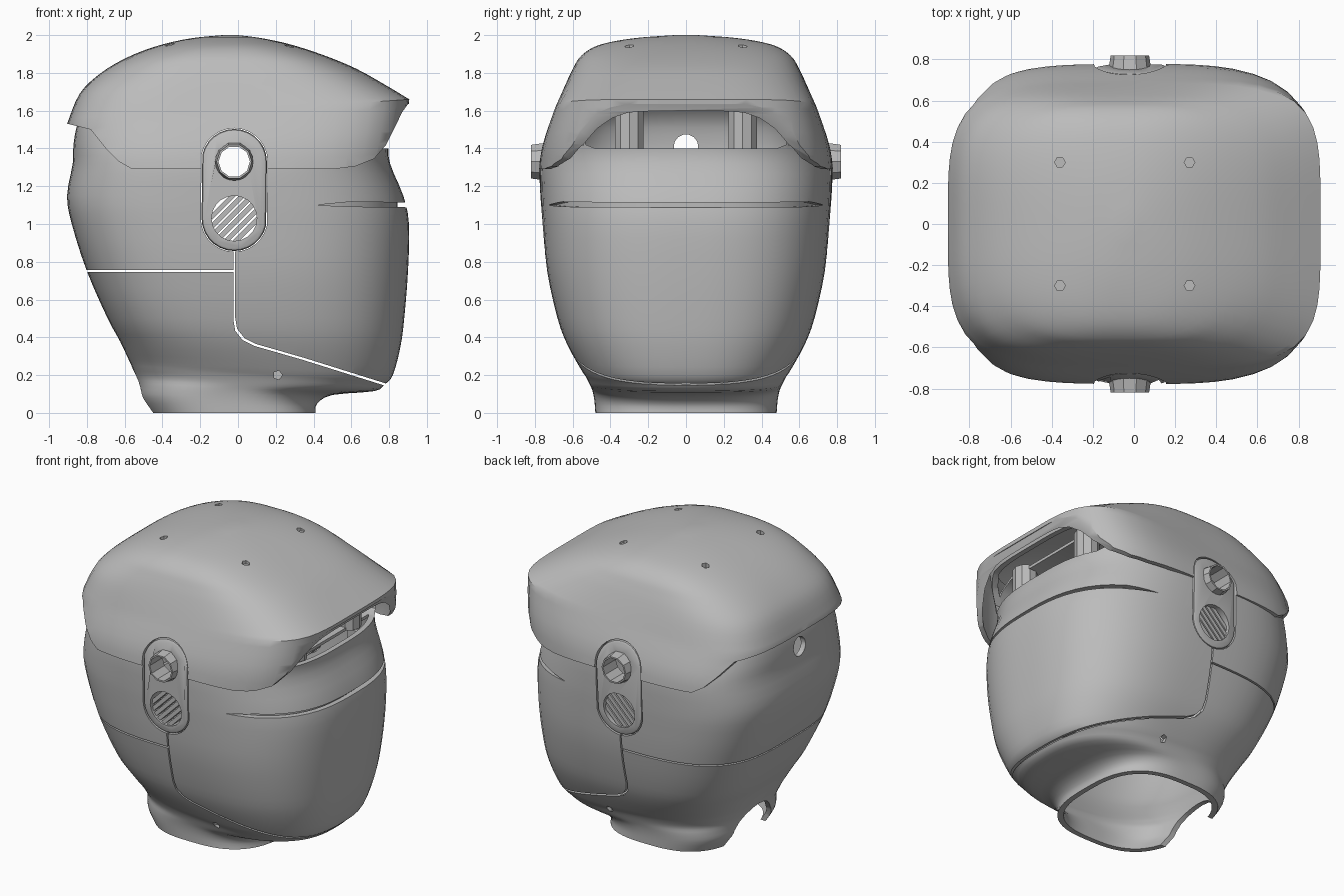
import bpy, bmesh, math
from mathutils import Matrix

if "Cube" in bpy.data.objects:
    bpy.data.objects.remove(bpy.data.objects["Cube"], do_unlink=True)

grey = bpy.data.materials.new("plain grey")
grey.use_nodes = True
grey.diffuse_color = (0.5, 0.5, 0.5, 1)
grey.node_tree.nodes["Principled BSDF"].inputs["Base Color"].default_value = (0.5, 0.5, 0.5, 1)

TURN_X = Matrix.Rotation(math.pi / 2, 4, "Z")   # prism then runs along x
TURN_Z = Matrix.Rotation(math.pi / 2, 4, "X")   # prism then runs along z


def finish(name, bm):
    bmesh.ops.recalc_face_normals(bm, faces=bm.faces[:])
    mesh = bpy.data.meshes.new(name)
    bm.to_mesh(mesh)
    bm.free()
    mesh.materials.append(grey)
    obj = bpy.data.objects.new(name, mesh)
    bpy.context.scene.collection.objects.link(obj)
    return obj


def prism(name, points, y0=-1.2, y1=1.2, turn=None):
    """Outline in x and z, extruded along y, then optionally turned."""
    bm = bmesh.new()
    near = [bm.verts.new((x, y0, z)) for x, z in points]
    far = [bm.verts.new((x, y1, z)) for x, z in points]
    bm.faces.new(near)
    bm.faces.new(far[::-1])
    for i in range(len(points)):
        j = (i + 1) % len(points)
        bm.faces.new((near[i], far[i], far[j], near[j]))
    if turn:
        bm.transform(turn)
    return finish(name, bm)


def circle(x, z, r, sides=20, rz=None):
    steps = [math.tau * i / sides for i in range(sides)]
    return [(x + r * math.cos(a), z + (rz or r) * math.sin(a)) for a in steps]


def capsule(x, z0, z1, r, sides=28):
    return [(px, pz + (z1 if i < sides // 2 else z0))
            for i, (px, pz) in enumerate(circle(x, 0, r, sides))]


def boolean(obj, cutter, operation="DIFFERENCE"):
    mod = obj.modifiers.new("cut", "BOOLEAN")
    mod.operation, mod.solver, mod.object = operation, "EXACT", cutter
    bpy.context.view_layer.objects.active = obj
    bpy.ops.object.modifier_apply(modifier=mod.name)
    bpy.data.objects.remove(cutter, do_unlink=True)


def smooth_rows(rows, steps):
    """Catmull-Rom interpolation between ring descriptions."""
    out = []
    for i in range(len(rows) - 1):
        a, b, c, d = (rows[max(0, min(len(rows) - 1, i + k))] for k in (-1, 0, 1, 2))
        for s in range(steps):
            t = s / steps
            out.append([q + t / 2 * (r - p + t * (2 * p - 5 * q + 4 * r - u + t * (3 * (q - r) + u - p)))
                        for p, q, r, u in zip(a, b, c, d)])
    return out + [list(rows[-1])]


def shell(name, rows, thick, drop=0.0, capped=False, sides=72):
    """Thin loft; row: back x, front x, back z, front z, half width, back and front squareness."""
    bm = bmesh.new()

    def ring(row, inset, down):
        xb, xf, zb, zf, hw, n_back, n_front = row
        rx, cx = (xf - xb) / 2, (xf + xb) / 2
        loop = []
        for i in range(sides):
            a = math.tau * i / sides
            c, s = math.cos(a), math.sin(a)
            n = n_front if c > 0 else n_back
            r = (abs(c) ** n + abs(s) ** n) ** (-1 / n)
            loop.append(bm.verts.new((cx + max(rx - inset, 0.01) * r * c,
                                      max(hw - inset, 0.01) * r * s,
                                      (zb + zf) / 2 + (zf - zb) / 2 * r * c - down)))
        return loop

    outer = [ring(row, 0, 0) for row in rows]
    inner = [ring(row, thick, drop) for row in rows]
    loops = outer + inner[::-1]
    for k in range(len(loops)):
        if capped and k == len(outer) - 1:
            bm.faces.new(outer[-1])
            bm.faces.new(inner[-1])
            continue
        a, b = loops[k], loops[(k + 1) % len(loops)]
        for i in range(sides):
            j = (i + 1) % sides
            bm.faces.new((a[i], a[j], b[j], b[i]))
    return finish(name, bm)


# Head body, from neck to brow; the brow leans out to meet the brim
body_rows = smooth_rows([
    (-0.47, 0.41, 0.0, 0.0, 0.48, 2.8, 2.8), (-0.52, 0.42, 0.08, 0.05, 0.485, 2.8, 2.7),
    (-0.53, 0.50, 0.14, 0.095, 0.495, 2.8, 2.6), (-0.542, 0.72, 0.19, 0.115, 0.51, 2.8, 2.5),
    (-0.56, 0.775, 0.24, 0.15, 0.53, 2.9, 2.6), (-0.578, 0.82, 0.28, 0.2, 0.56, 2.9, 2.65),
    (-0.625, 0.86, 0.38, 0.35, 0.63, 3.1, 2.7), (-0.69, 0.88, 0.5, 0.5, 0.68, 3.3, 2.75),
    (-0.80, 0.90, 0.75, 0.75, 0.735, 3.4, 2.75), (-0.88, 0.905, 1.0, 1.0, 0.757, 3.4, 2.75),
    (-0.905, 0.875, 1.15, 1.15, 0.765, 3.3, 2.75), (-0.875, 0.805, 1.32, 1.32, 0.765, 3.3, 2.8),
    (-0.87, 0.80, 1.43, 1.43, 0.73, 3.3, 3.1), (-0.84, 0.835, 1.55, 1.55, 0.67, 3.4, 3.7),
    (-0.75, 0.86, 1.65, 1.65, 0.615, 3.4, 4.2)], 3)

# Skull cap, tilted forward into a brim with a crisp edge
brim = (-0.905, 0.907, 1.53, 1.66, 0.693, 4.1, 4.6)
dome_rows = smooth_rows([
    (-0.90, 0.86, 1.2, 1.2, 0.785, 3.7, 3.6), (-0.905, 0.885, 1.36, 1.43, 0.763, 3.9, 4.1), brim], 4)[:-1]
dome_rows += smooth_rows([
    brim, (-0.838, 0.765, 1.69, 1.745, 0.645, 3.9, 4.0),
    (-0.725, 0.62, 1.80, 1.825, 0.603, 3.5, 3.5), (-0.58, 0.45, 1.885, 1.895, 0.555, 3.2, 3.2),
    (-0.42, 0.28, 1.945, 1.95, 0.46, 2.8, 2.8), (-0.25, 0.13, 1.983, 1.983, 0.28, 2.4, 2.4),
    (-0.08, 0.0, 2.0, 2.0, 0.06, 2.0, 2.0)], 4)

# Part outlines seen from the side
seam = [(-0.02, 0.5), (-0.01, 0.44), (0.03, 0.39), (0.09, 0.36), (0.35, 0.285), (0.78, 0.15), (1.2, 0.02)]
g = 0.005
mask_side = [(-0.02 + g, 1.8)] + [(x + g, z + g) for x, z in seam] + [(1.2, 1.8)]
jaw_side = [(-1.2, -0.1), (-1.2, 0.746), (-0.02 - g, 0.746)] + [(x - g, z - g) for x, z in seam] + [(1.2, -0.1)]
rear_side = [(-1.2, 0.757), (-0.02 - g, 0.757), (-0.02 - g, 1.8), (-1.2, 1.8)]
dome_side = [(-1.2, 1.53), (-0.9, 1.53), (-0.78, 1.5), (-0.7, 1.4), (-0.63, 1.33), (-0.56, 1.29),
             (0.5, 1.29), (0.62, 1.305), (0.72, 1.345), (0.785, 1.42), (0.825, 1.5), (0.868, 1.59),
             (0.9, 1.635), (1.2, 1.645), (1.2, 2.3), (-1.2, 2.3)]

parts = []
for name, outline in (("face_mask", mask_side), ("rear_band", rear_side), ("jaw_and_neck", jaw_side)):
    part = shell(name, body_rows, 0.035)
    boolean(part, prism("cutter", outline), "INTERSECT")
    parts.append(part)
mask, rear, jaw = parts
dome = shell("skull_cap", dome_rows, 0.03, 0.03, True)
boolean(dome, prism("cutter", dome_side), "INTERSECT")
parts.append(dome)

# Recess for the ear plates
EX, EZ0, EZ1 = -0.02, 1.03, 1.33
for part in (mask, rear, dome):
    boolean(part, prism("cutter", capsule(EX, EZ0, EZ1, 0.177)))

# Eye window and brow slit in the mask
def window(grow):
    half = [(0.40, 1.6 + grow), (0.49 + grow, 1.55), (0.54 + grow, 1.47), (0.53 + grow, 1.42), (0.48, 1.4 - grow)]
    return half + [(-y, z) for y, z in half[::-1]]

boolean(mask, prism("cutter", window(0), -1.2, -0.4, TURN_X))
boolean(mask, prism("cutter", [(0.41, 1.1), (0.6, 1.118), (1.2, 1.108), (1.2, 1.085), (0.6, 1.092)]))
frame = prism("window_frame", window(0.02), -0.67, -0.52, TURN_X)
boolean(frame, prism("cutter", window(0), -1.2, -0.4, TURN_X))
parts.append(frame)
liner = shell("brow_slit_liner", [(-0.85, 0.845, z, z, 0.725, 3.4, 2.75) for z in (1.06, 1.15)], 0.02)
boolean(liner, prism("cutter", [(0.36, 0.9), (1.2, 0.9), (1.2, 1.3), (0.36, 1.3)]), "INTERSECT")
parts.append(liner)

# Upright posts behind the window
for side, label in ((1, "left"), (-1, "right")):
    parts.append(prism(label + "_window_post", circle(0.64, side * 0.3, 0.08, 10), -1.63, -1.38,
                       Matrix.Rotation(-math.pi / 2, 4, "X")))

# Back hole, nape arch
boolean(rear, prism("cutter", circle(0, 1.41, 0.065, 14), 0.5, 1.2, TURN_X))
boolean(jaw, prism("cutter", circle(0, -0.01, 0.23, 24, 0.25), 0.2, 1.2, TURN_X))

# Small fixing holes with plugs at the bottom
boolean(jaw, prism("cutter", circle(0.21, 0.2, 0.025, 5)))
for side, label in ((1, "left"), (-1, "right")):
    parts.append(prism(label + "_jaw_plug", circle(0.21, 0.2, 0.03, 5), side * 0.44, side * 0.5))
    for x, end in ((-0.36, "back"), (0.27, "front")):
        boolean(dome, prism("cutter", circle(x, -side * 0.3, 0.026, 6), -2.2, -1.7, TURN_Z.inverted()))
        parts.append(prism(f"{label}_{end}_cap_plug", circle(x, -side * 0.3, 0.03, 6), -1.925, -1.86,
                           TURN_Z.inverted()))

# Ear plates with a hollow boss above and a slatted vent below
for side, label in ((1, "left"), (-1, "right")):
    plate = prism(label + "_ear_plate", capsule(EX, EZ0, EZ1, 0.173), side * 0.66, side * 0.775)
    bm = bmesh.new()
    bm.from_mesh(plate.data)
    rim = [e for e in bm.edges if all(abs(v.co.y) > 0.77 for v in e.verts)]
    bmesh.ops.bevel(bm, geom=rim, offset=0.018, segments=2, profile=0.5, affect="EDGES")
    bm.to_mesh(plate.data)
    bm.free()
    boolean(plate, prism("cutter", circle(EX, EZ1, 0.1)))
    boolean(plate, prism("cutter", circle(EX, EZ0, 0.12)))
    for v in plate.data.vertices:   # lean both ends in to follow the head
        v.co.y -= side * (max(0, v.co.z - EZ1) * 0.25 + max(0, 1.2 - v.co.z) * 0.08)
    boss = prism(label + "_ear_boss", circle(EX, EZ1, 0.114, 10), side * 0.68, side * 0.82)
    for v in boss.data.vertices:
        if abs(v.co.y) > 0.8:
            v.co.x, v.co.z = EX + (v.co.x - EX) * 0.82, EZ1 + (v.co.z - EZ1) * 0.82
    boolean(boss, prism("cutter", circle(EX, EZ1, 0.083, 10)))
    parts += [plate, boss]
    for k in range(6):
        d = -0.09 + 0.036 * k
        h = math.sqrt(0.125 ** 2 - d ** 2)
        corners = ((-h, d - 0.013), (h, d - 0.013), (h, d + 0.013), (-h, d + 0.013))
        slat = [(EX + (u - w) * 0.707, EZ0 + (u + w) * 0.707) for u, w in corners]
        parts.append(prism(f"{label}_vent_slat_{k + 1}", slat, side * 0.67, side * 0.74))

# Smooth shading with sharp edges kept
bpy.ops.object.select_all(action="DESELECT")
for part in parts:
    part.select_set(True)
bpy.context.view_layer.objects.active = parts[0]
bpy.ops.object.shade_smooth_by_angle(angle=math.radians(35))
